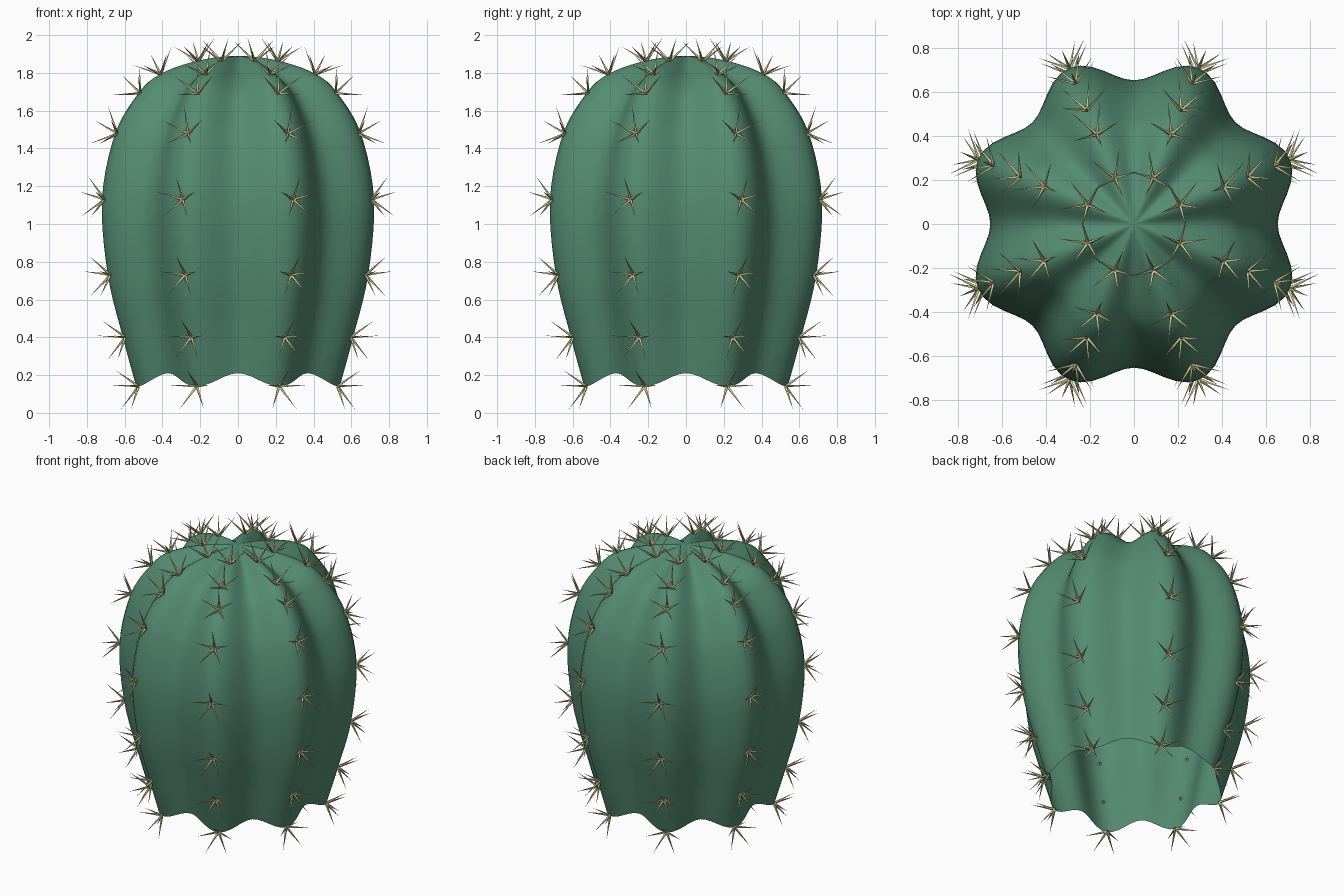
import bpy, bmesh, math
from mathutils import Vector

if "Cube" in bpy.data.objects:
    bpy.data.objects.remove(bpy.data.objects["Cube"])

RIBS = 8
# rib profile: radius, height, valley scale toward the body core
PROFILE = [(0.574, 0.14, 0.911), (0.65, 0.40, 0.885), (0.735, 0.73, 0.86),
           (0.768, 1.13, 0.85), (0.695, 1.48, 0.86), (0.563, 1.695, 0.885),
           (0.444, 1.795, 0.91), (0.228, 1.865, 0.95), (0.0, 1.89, 1.0)]
CORE_Z = 0.93


def material(name, color):
    m = bpy.data.materials.new(name)
    m.diffuse_color = color
    m.use_nodes = True
    m.node_tree.nodes["Principled BSDF"].inputs["Base Color"].default_value = m.diffuse_color
    return m


def finish(bm, name, mat):
    me = bpy.data.meshes.new(name)
    bm.to_mesh(me)
    bm.free()
    ob = bpy.data.objects.new(name, me)
    bpy.context.collection.objects.link(ob)
    me.materials.append(mat)
    return ob


def smooth_profile(steps):
    # Catmull-Rom through the profile, mirrored across the pole
    p = [Vector(q) for q in PROFILE]
    p = [2 * p[0] - p[1]] + p + [Vector((-p[-2].x, p[-2].y, p[-2].z))]
    out = []
    for i in range(1, len(p) - 2):
        a, b, c, d = p[i - 1:i + 3]
        for s in range(steps):
            t = s / steps
            out.append(0.5 * (2 * b + (c - a) * t + (2 * a - 5 * b + 4 * c - d) * t * t
                              + (3 * b - a - 3 * c + d) * t ** 3))
    return out


# ribbed body, open at the bottom
STEPS, SEG = 5, RIBS * 12
curve = smooth_profile(STEPS)
bm = bmesh.new()
rings = []
for r, z, f in curve:
    ring = []
    for k in range(SEG):
        a = 2 * math.pi * k / SEG
        w = 0.5 + 0.5 * math.cos(RIBS * (a - math.pi / RIBS))
        s = f + (1 - f) * w
        ring.append(bm.verts.new((r * s * math.cos(a), r * s * math.sin(a),
                                  CORE_Z + (z - CORE_Z) * s)))
    rings.append(ring)
for lo, hi in zip(rings, rings[1:]):
    for k in range(SEG):
        j = (k + 1) % SEG
        bm.faces.new((lo[k], lo[j], hi[j], hi[k]))
pole = bm.verts.new((0, 0, PROFILE[-1][1]))
for k in range(SEG):
    bm.faces.new((rings[-1][k], rings[-1][(k + 1) % SEG], pole))
for f in bm.faces:
    f.smooth = True
finish(bm, "cactus_body", material("cactus_green", (0.09, 0.26, 0.17, 1)))


def spike(bm, base, tip, radius=0.009):
    d = (tip - base).normalized()
    u = d.orthogonal().normalized()
    v = d.cross(u)
    ring = [bm.verts.new(base + radius * (math.cos(i * math.pi / 2) * u
                                          + math.sin(i * math.pi / 2) * v)) for i in range(4)]
    top = bm.verts.new(tip)
    for i in range(4):
        bm.faces.new((ring[i], ring[(i + 1) % 4], top))


# five-armed spine clusters along every rib
bm = bmesh.new()
for i in range(len(PROFILE) - 1):
    c = curve[i * STEPS]
    t = curve[i * STEPS + 1] - (curve[i * STEPS - 1] if i else c)
    t2 = Vector((t.x, t.y)).normalized()
    for k in range(RIBS):
        a = 2 * math.pi * (k + 0.5) / RIBS
        out = Vector((math.cos(a), math.sin(a), 0))
        side = Vector((-math.sin(a), math.cos(a), 0))
        up = out * t2.x + Vector((0, 0, t2.y))
        normal = out * t2.y - Vector((0, 0, t2.x))
        base = out * c.x + Vector((0, 0, c.y))
        for n in range(5):
            b = 2 * math.pi * n / 5
            arm = up * math.cos(b) + side * math.sin(b)
            spike(bm, base - normal * 0.004, base + normal * 0.1 + arm * 0.12)
finish(bm, "spines", material("spine_yellow", (0.62, 0.6, 0.3, 1)))
